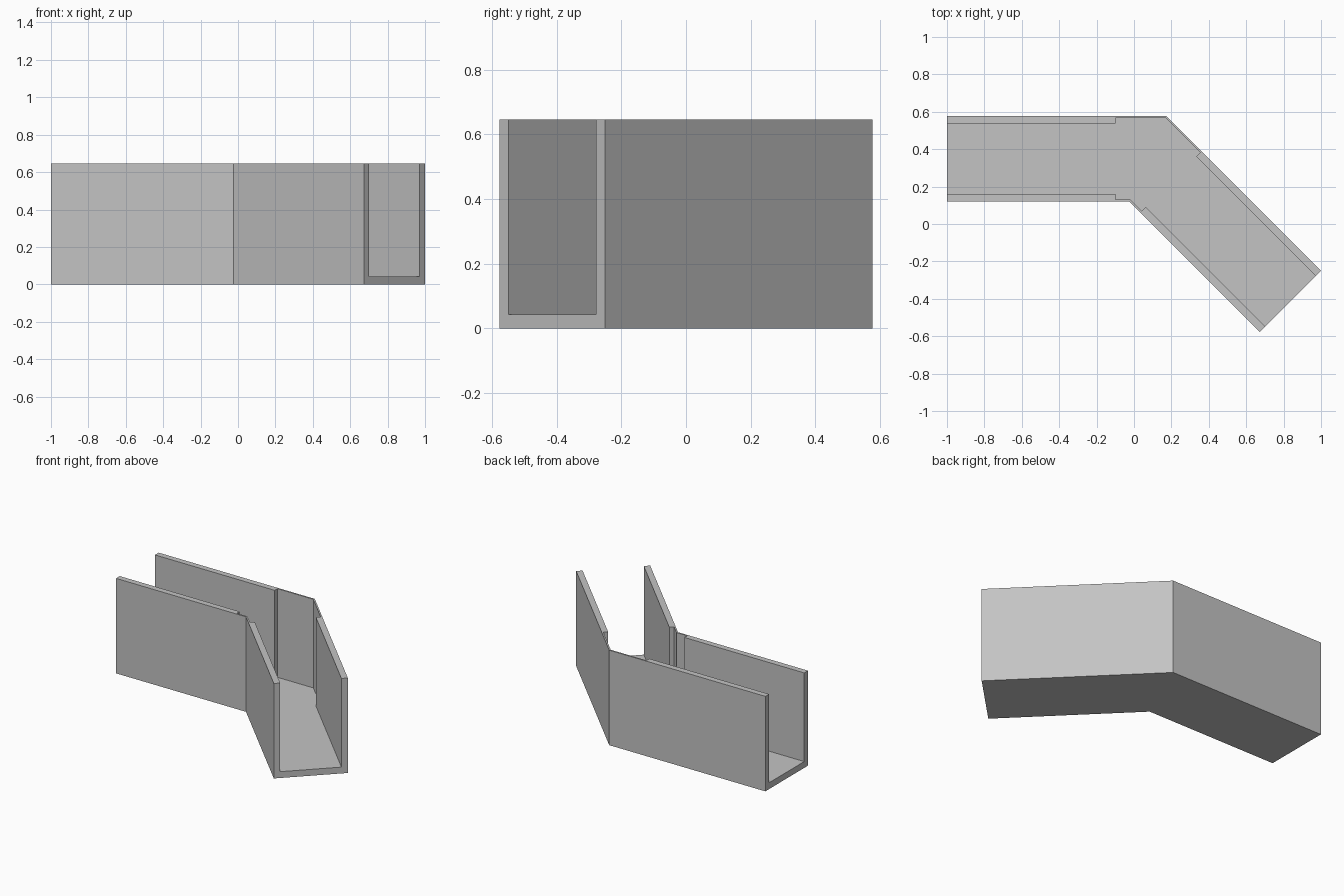
import bpy
import bmesh
from mathutils import Vector

HEIGHT, FLOOR = 0.645, 0.043
WALL, THIN = 0.04, 0.01            # wall thickness, and at the thinned bend
ALONG = Vector((1, -1)).normalized()   # direction of the angled leg

cube = bpy.data.objects.get("Cube")
if cube:
    bpy.data.objects.remove(cube, do_unlink=True)

grey = bpy.data.materials.new("plain grey")
grey.use_nodes = True
grey.diffuse_color = (0.55, 0.55, 0.55, 1)
grey.node_tree.nodes["Principled BSDF"].inputs["Base Color"].default_value = grey.diffuse_color


def prism(name, outline, z0, z1):
    """Upright solid with the given plan outline."""
    bm = bmesh.new()
    face = bm.faces.new([bm.verts.new((p[0], p[1], z0)) for p in outline])
    top = bmesh.ops.extrude_face_region(bm, geom=[face])["geom"]
    bmesh.ops.translate(bm, vec=(0, 0, z1 - z0),
                        verts=[v for v in top if isinstance(v, bmesh.types.BMVert)])
    bmesh.ops.recalc_face_normals(bm, faces=bm.faces)
    mesh = bpy.data.meshes.new(name)
    bm.to_mesh(mesh)
    bm.free()
    mesh.materials.append(grey)
    obj = bpy.data.objects.new(name, mesh)
    bpy.context.collection.objects.link(obj)
    return obj


# Outer corners of the bend and of the two open ends
back_bend, front_bend = Vector((0.173, 0.577)), Vector((-0.024, 0.12))
back_end, front_end = Vector((1, -0.25)), Vector((0.673, -0.577))
outline = [(-1, 0.577), back_bend, back_end, front_end, front_bend, (-1, 0.12)]


def inner_side(bend, side):
    """Inside line of one wall, thick - thin - thick; side is -1 back, 1 front."""
    normal = Vector((1, 1)).normalized() * side

    def on_leg(thickness, station):
        # point on the angled leg at a distance measured along it
        base = bend + normal * thickness
        return base + ALONG * (station - base.dot(ALONG))

    step = -0.029 * ALONG.x        # where the thinned part ends on the leg
    end = back_end.dot(ALONG) + 0.1
    y_thin = bend.y + side * THIN
    y_thick = bend.y + side * WALL
    sum_thin = bend.x + bend.y + side * THIN * 2 ** 0.5
    return [(-1.1, y_thick), (-0.1, y_thick), (-0.1, y_thin),
            (sum_thin - y_thin, y_thin),
            on_leg(THIN, step), on_leg(WALL, step), on_leg(WALL, end)]


# Solid bent body with the open channel cut out of it
channel = prism("bent_channel", outline, 0, HEIGHT)
cutter = prism("channel_cutter",
               inner_side(back_bend, -1) + inner_side(front_bend, 1)[::-1],
               FLOOR, HEIGHT + 0.2)
cutter.hide_render = True

cut = channel.modifiers.new("hollow", 'BOOLEAN')
cut.operation = 'DIFFERENCE'
cut.solver = 'EXACT'
cut.object = cutter
bpy.context.view_layer.update()
hollow = bpy.data.meshes.new_from_object(
    channel.evaluated_get(bpy.context.evaluated_depsgraph_get()))
channel.modifiers.clear()
channel.data = hollow
bpy.data.objects.remove(cutter, do_unlink=True)
